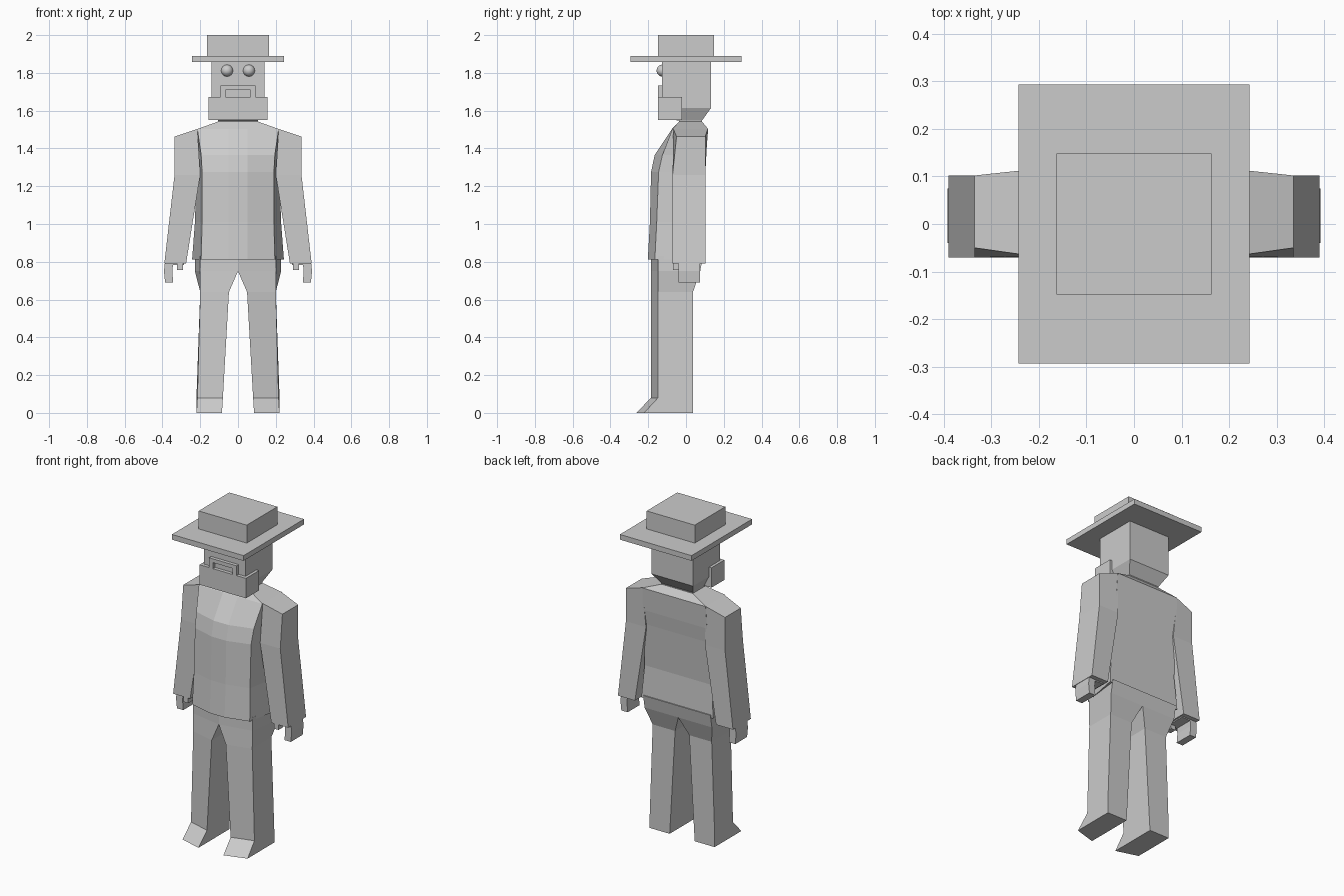
import bpy, bmesh

if "Cube" in bpy.data.objects:
    bpy.data.objects.remove(bpy.data.objects["Cube"])

grey = bpy.data.materials.new("plain grey")
grey.diffuse_color = (0.6, 0.6, 0.6, 1)
grey.use_nodes = True
grey.node_tree.nodes["Principled BSDF"].inputs["Base Color"].default_value = grey.diffuse_color


def finish(name, bm, mirror=False):
    bmesh.ops.recalc_face_normals(bm, faces=bm.faces[:])
    if mirror:
        # drop the walls lying on the centre plane so halves join cleanly
        seam = [f for f in bm.faces if all(abs(v.co.x) < 1e-5 for v in f.verts)]
        bmesh.ops.delete(bm, geom=seam, context='FACES')
    me = bpy.data.meshes.new(name)
    bm.to_mesh(me)
    bm.free()
    me.materials.append(grey)
    ob = bpy.data.objects.new(name, me)
    bpy.context.collection.objects.link(ob)
    if mirror:
        ob.modifiers.new("mirror", 'MIRROR')
    return ob


def loft(name, rings, mirror=False):
    """Closed skin over rings of (x, y, z) points, listed from top to bottom."""
    bm = bmesh.new()
    loops = [[bm.verts.new(p) for p in r] for r in rings]
    n = len(loops[0])
    for a, b in zip(loops, loops[1:]):
        for i in range(n):
            j = (i + 1) % n
            bm.faces.new((a[i], a[j], b[j], b[i]))
    bm.faces.new(loops[0])
    bm.faces.new(loops[-1])
    return finish(name, bm, mirror)


def rect(x0, x1, y0, y1, z):
    return [(x0, y0, z), (x1, y0, z), (x1, y1, z), (x0, y1, z)]


def box(name, x0, x1, y0, y1, z0, z1, mirror=False):
    return loft(name, [rect(x0, x1, y0, y1, z1), rect(x0, x1, y0, y1, z0)], mirror)


# Hat
box("hat_crown", -.163, .163, -.148, .148, 1.89, 2.0)
box("hat_brim", -.243, .243, -.293, .293, 1.858, 1.89)

# Head with tapered underside, and neck
loft("head", [rect(-.14, .14, -.127, .132, 1.858),
              rect(-.14, .14, -.127, .132, 1.614),
              rect(-.106, .106, -.05, .085, 1.548)])
box("neck", -.106, .106, -.037, .085, 1.535, 1.55)

# Beard and moustache framing the mouth
box("beard", -.157, .157, -.148, -.022, 1.55, 1.672)
box("moustache_top", -.093, .093, -.148, -.12, 1.709, 1.732)
box("moustache_side", .066, .093, -.148, -.12, 1.672, 1.709, True)

# Eyes
for side, label in ((-1, "left"), (1, "right")):
    bpy.ops.mesh.primitive_uv_sphere_add(
        segments=16, ring_count=10, radius=.032,
        location=(side * .058, -.124, 1.812), rotation=(1.5708, 0, 0))
    eye = bpy.context.object
    eye.name = label + "_eye"
    eye.data.materials.append(grey)
    bpy.ops.object.shade_smooth()

# Jacket: z, front panel x and y, front corner x and y, back corner x and y
jacket = [
    (1.542, .03, -.037, .106, -.037, .106, .085),
    (1.503, .05, -.074, .215, -.072, .215, .117),
    (1.365, .05, -.166, .195, -.125, .217, .107),
    (1.275, .05, -.185, .190, -.145, .220, .096),
    (1.01, .05, -.191, .190, -.155, .228, .075),
    (.812, .05, -.202, .195, -.165, .243, .085),
]
loft("jacket", [[(0, fy, z), (fx, fy, z), (cx, cy, z), (bx, by, z), (0, by, z)]
                for z, fx, fy, cx, cy, bx, by in jacket], True)

# Trousers: z, inner x, outer front x, outer back x, back y
legs = [
    (.83, 0, .200, .228, .09),
    (.75, 0, .202, .228, .075),
    (.64, .048, .200, .200, .037),
    (.08, .080, .215, .220, .037),
]
loft("trousers", [[(i, -.186, z), (f, -.148, z), (o, b, z), (i, b, z)]
                  for z, i, f, o, b in legs], True)

# Shoes with sloping toes
loft("shoes", [
    [(.080, -.186, .08), (.215, -.148, .08), (.220, .037, .08), (.080, .037, .08)],
    [(.085, -.262, 0), (.220, -.222, 0), (.220, .037, 0), (.085, .037, 0)]], True)

# Sleeves
loft("sleeves", [
    [(.215, -.067, 1.503), (.336, -.05, 1.463), (.336, .102, 1.463), (.215, .115, 1.503)],
    [(.200, -.071, 1.26), (.336, -.071, 1.26), (.336, .102, 1.26), (.200, .102, 1.26)],
    rect(.275, .390, -.071, .102, .79)], True)

# Hands and thumbs
loft("hands", [rect(.343, .387, -.04, .075, .795),
               rect(.348, .392, -.04, .075, .75),
               rect(.343, .386, -.04, .075, .69)], True)
box("palms", .285, .345, -.04, .075, .783, .795, True)
box("thumbs", .290, .322, -.068, -.025, .757, .795, True)
